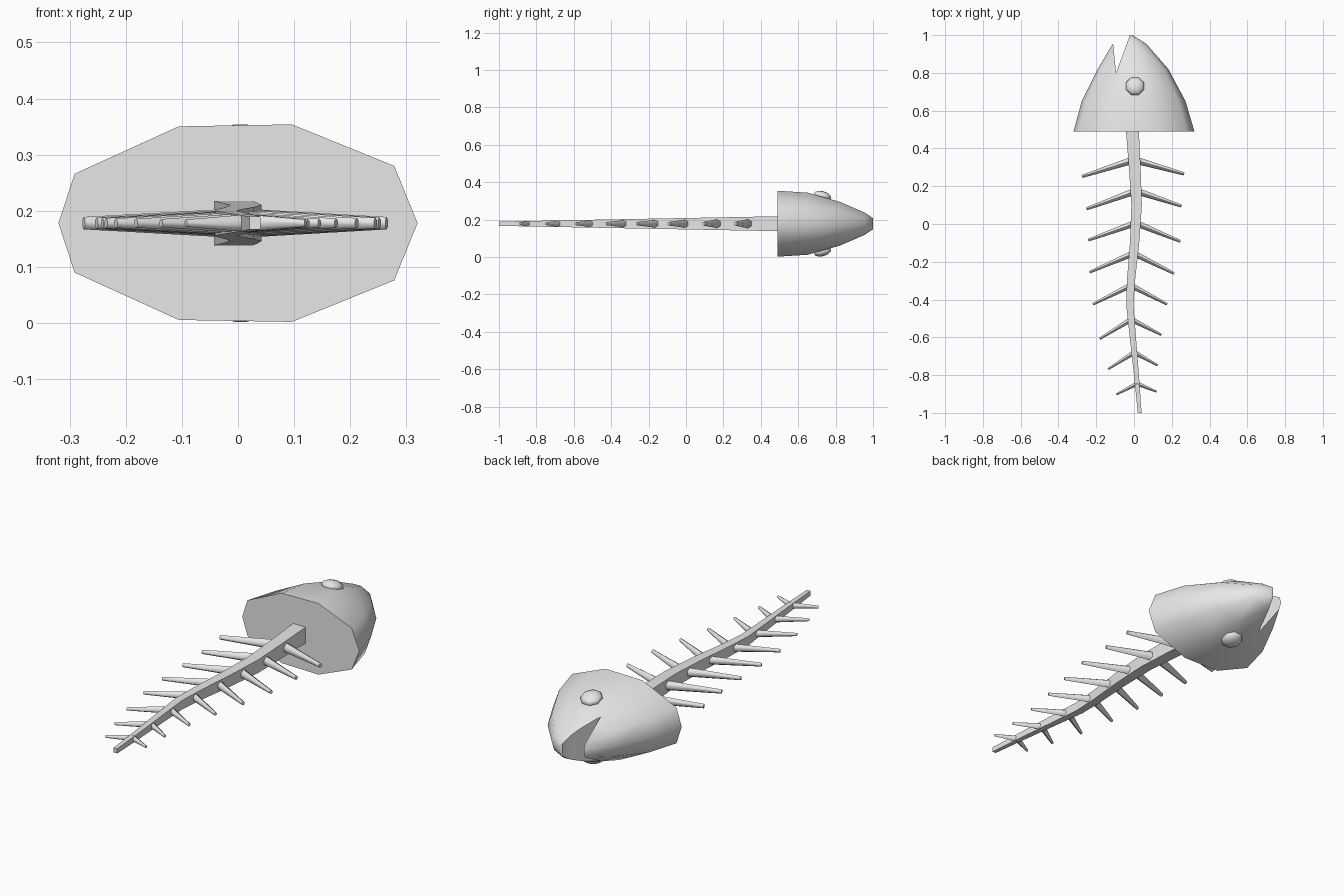
import bpy, bmesh, math
from mathutils import Vector, Matrix

cube = bpy.data.objects.get("Cube")
if cube:
    bpy.data.objects.remove(cube)

bone = bpy.data.materials.new("bone grey")
bone.use_nodes = True
bone.diffuse_color = (0.8, 0.8, 0.8, 1)
bone.node_tree.nodes["Principled BSDF"].inputs["Base Color"].default_value = (0.8, 0.8, 0.8, 1)

MID = 0.178  # height of the skeleton's mid plane


def finish(name, bm, angle=None):
    bmesh.ops.recalc_face_normals(bm, faces=bm.faces[:])
    mesh = bpy.data.meshes.new(name)
    bm.to_mesh(mesh)
    bm.free()
    mesh.materials.append(bone)
    obj = bpy.data.objects.new(name, mesh)
    bpy.context.collection.objects.link(obj)
    if angle:
        bpy.ops.object.select_all(action="DESELECT")
        obj.select_set(True)
        bpy.context.view_layer.objects.active = obj
        bpy.ops.object.shade_smooth_by_angle(angle=math.radians(angle))
    return obj


def loft(rings):
    """Skin a list of rings of equal length; returns the mesh and both end caps."""
    bm = bmesh.new()
    loops = [[bm.verts.new(p) for p in ring] for ring in rings]
    n = len(loops[0])
    for a, b in zip(loops, loops[1:]):
        for i in range(n):
            j = (i + 1) % n
            bm.faces.new((a[i], a[j], b[j], b[i]))
    return bm, bm.faces.new(loops[0]), bm.faces.new(loops[-1])


# Head: a flattened ten-sided section tapering to the snout
section = [(1, 0), (.87, .58), (.3, 1), (-.33, .98), (-.91, .5),
           (-1, 0), (-.91, -.5), (-.33, -.98), (.3, -1), (.87, -.58)]
stations = [(.49, 0, .32, .176), (.65, -.002, .275, .166), (.82, -.005, .187, .118),
            (.955, -.024, .088, .06), (1, -.024, .015, .03)]
bm, neck_cap, snout_cap = loft(
    [[(cx + u * rx, y, MID + v * rz) for u, v in section] for y, cx, rx, rz in stations])
bmesh.ops.inset_region(bm, faces=[neck_cap], thickness=.035)
head = finish("head", bm)

# Mouth: a wedge cut right through the head
wedge = [(-.095, .8), (-.025, .99), (-.015, 1.1), (-.125, 1.1)]
bm, _, _ = loft([[(x, y, z) for x, y in wedge] for z in (-.2, .6)])
cutter = finish("mouth_cutter", bm)
cut = head.modifiers.new("mouth", "BOOLEAN")
cut.operation = "DIFFERENCE"
cut.solver = "EXACT"
cut.object = cutter
bpy.ops.object.select_all(action="DESELECT")
head.select_set(True)
bpy.context.view_layer.objects.active = head
bpy.ops.object.modifier_apply(modifier="mouth")
bpy.data.objects.remove(cutter)
bpy.ops.object.shade_smooth_by_angle(angle=math.radians(50))

# Eyes: shallow octagonal domes on the upper and lower cheek
for name, side in (("upper_eye", 1), ("lower_eye", -1)):
    bm = bmesh.new()
    bmesh.ops.create_uvsphere(bm, u_segments=8, v_segments=6, radius=.052)
    place = (Matrix.Translation((.005, .73, MID + side * .148))
             @ Matrix.Rotation(-side * .27, 4, "X")
             @ Matrix.Rotation(math.pi / 8, 4, "Z") @ Matrix.Diagonal((1, 1, .5, 1)))
    bmesh.ops.transform(bm, matrix=place, verts=bm.verts[:])
    finish(name, bm, 60)

# Spine: a square bar that bends gently and thins toward the tail
bends = [(.52, -.01), (.3, .004), (.1, .014), (-.1, .003), (-.3, -.016),
         (-.43, -.022), (-.6, -.006), (-.8, .013), (-1, .03)]


def spine_x(y):
    for (y0, x0), (y1, x1) in zip(bends, bends[1:]):
        if y >= y1:
            return x0 + (x1 - x0) * (y - y0) / (y1 - y0)
    return bends[-1][1]


def spine_half(y):
    return .011 + .018 * (y + 1)


corners = [(1, 1), (-1, 1), (-1, -1), (1, -1)]
bm, _, _ = loft([[(x + u * spine_half(y) * .9, y, MID + v * spine_half(y) * 1.05)
                  for u, v in corners] for y, x in bends])
finish("spine", bm, 40)


# Ribs: tapered six-sided spikes swept back toward the tail
def rib(name, root, tip, size):
    axis = (tip - root).normalized()
    across = Vector((-axis.y, axis.x, 0))
    rings = []
    for centre, r in ((root, size), (tip, size * .42)):
        angles = [math.tau * (i + .5) / 6 for i in range(6)]
        rings.append([centre + across * (math.cos(a) * r * .95)
                      + Vector((0, 0, math.sin(a) * r * 1.1)) for a in angles])
    bm, _, _ = loft(rings)
    finish(name, bm, 65)


# Each pair: root y, then left and right tip positions
pairs = [(.34, .265, .265, -.275, .252), (.175, .252, .095, -.252, .08),
         (.005, .245, -.092, -.242, -.085), (-.155, .212, -.262, -.235, -.255),
         (-.325, .175, -.425, -.218, -.425), (-.505, .145, -.587, -.182, -.608),
         (-.68, .125, -.748, -.137, -.768), (-.845, .12, -.888, -.093, -.902)]
for i, (y, lx, ly, rx, ry) in enumerate(pairs):
    root = Vector((spine_x(y), y, MID))
    size = .024 - .0014 * i
    rib(f"left_rib_{i + 1}", root, Vector((lx, ly, MID)), size)
    rib(f"right_rib_{i + 1}", root, Vector((rx, ry, MID)), size)
